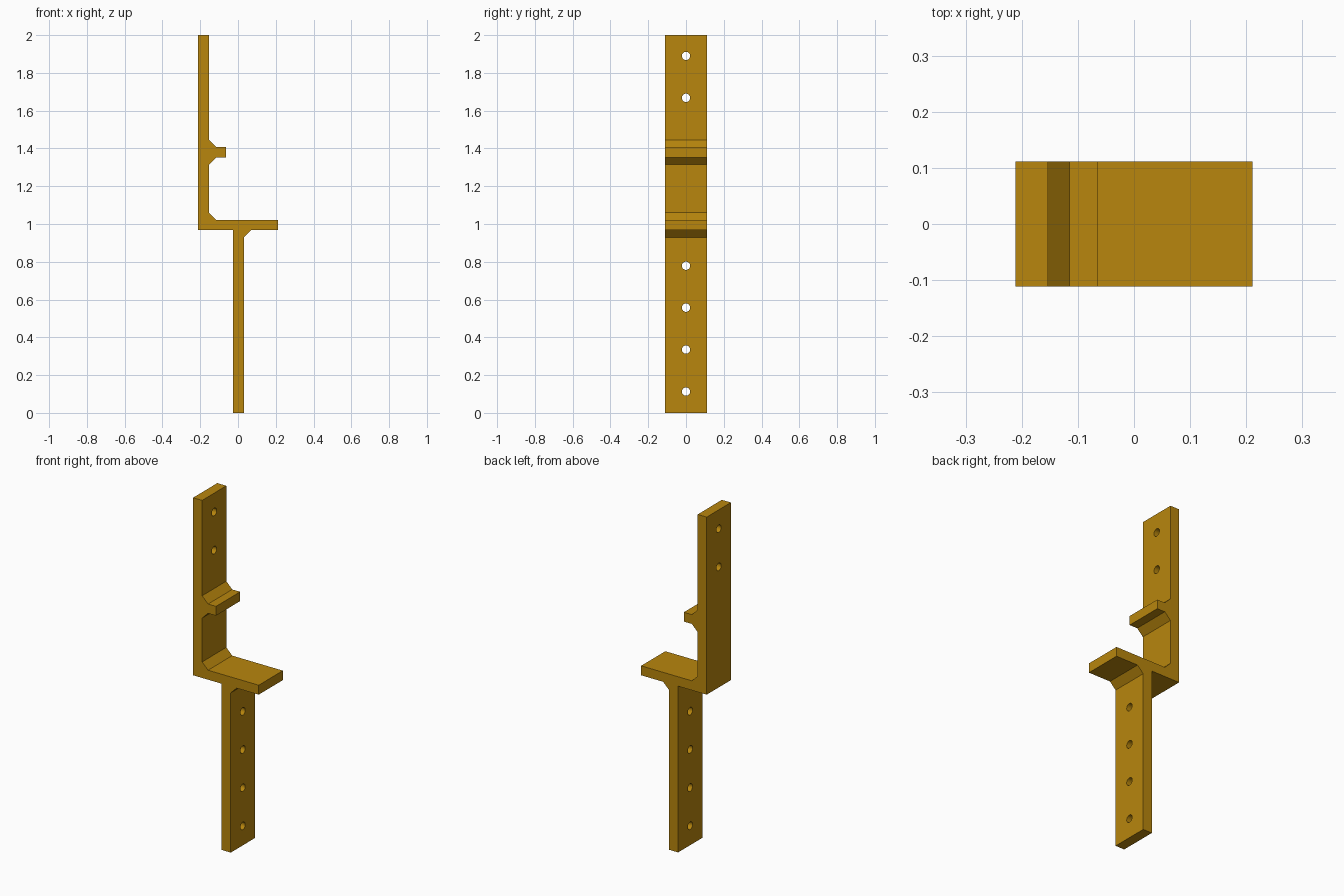
import bpy, bmesh, math
from mathutils import Matrix

if "Cube" in bpy.data.objects:
    bpy.data.objects.remove(bpy.data.objects["Cube"])

HALF_WIDTH = 0.111
HOLE_RADIUS = 0.022

gold = bpy.data.materials.new("dark gold")
gold.diffuse_color = (0.479, 0.238, 0.004, 1)
gold.use_nodes = True
gold.node_tree.nodes["Principled BSDF"].inputs["Base Color"].default_value = gold.diffuse_color


def make_object(name, bm):
    bmesh.ops.recalc_face_normals(bm, faces=bm.faces)
    mesh = bpy.data.meshes.new(name)
    bm.to_mesh(mesh)
    bm.free()
    mesh.materials.append(gold)
    obj = bpy.data.objects.new(name, mesh)
    bpy.context.collection.objects.link(obj)
    return obj


# Side profile (x, z): lower leg, shelf, upper arm and short stub with chamfers
profile = [
    (-0.027, 0), (0.031, 0), (0.031, 0.929), (0.069, 0.967),
    (0.211, 0.967), (0.211, 1.022), (-0.115, 1.022), (-0.153, 1.060),
    (-0.153, 1.315), (-0.115, 1.353), (-0.064, 1.353), (-0.064, 1.407),
    (-0.115, 1.407), (-0.153, 1.445), (-0.153, 2), (-0.211, 2),
    (-0.211, 0.967), (-0.027, 0.967),
]
bm = bmesh.new()
face = bm.faces.new([bm.verts.new((x, -HALF_WIDTH, z)) for x, z in profile])
ext = bmesh.ops.extrude_face_region(bm, geom=[face])
bmesh.ops.translate(bm, vec=(0, 2 * HALF_WIDTH, 0),
                    verts=[g for g in ext["geom"] if isinstance(g, bmesh.types.BMVert)])
bracket = make_object("bracket", bm)

# Screw holes: four through the leg, two through the arm
bm = bmesh.new()
holes = [(0.002, z) for z in (0.113, 0.335, 0.557, 0.779)]
holes += [(-0.182, z) for z in (1.668, 1.890)]
for x, z in holes:
    bmesh.ops.create_cone(
        bm, cap_ends=True, segments=32, radius1=HOLE_RADIUS, radius2=HOLE_RADIUS, depth=0.12,
        matrix=Matrix.Translation((x, 0, z)) @ Matrix.Rotation(math.pi / 2, 4, 'Y'))
cutter = make_object("hole_cutter", bm)

cut = bracket.modifiers.new("holes", 'BOOLEAN')
cut.operation = 'DIFFERENCE'
cut.solver = 'EXACT'
cut.object = cutter

# Apply the cut and drop the cutter, then smooth only the hole walls
bpy.context.view_layer.objects.active = bracket
bracket.select_set(True)
bpy.ops.object.modifier_apply(modifier=cut.name)
bpy.data.objects.remove(cutter)
bpy.ops.object.shade_smooth_by_angle(angle=math.radians(30))
